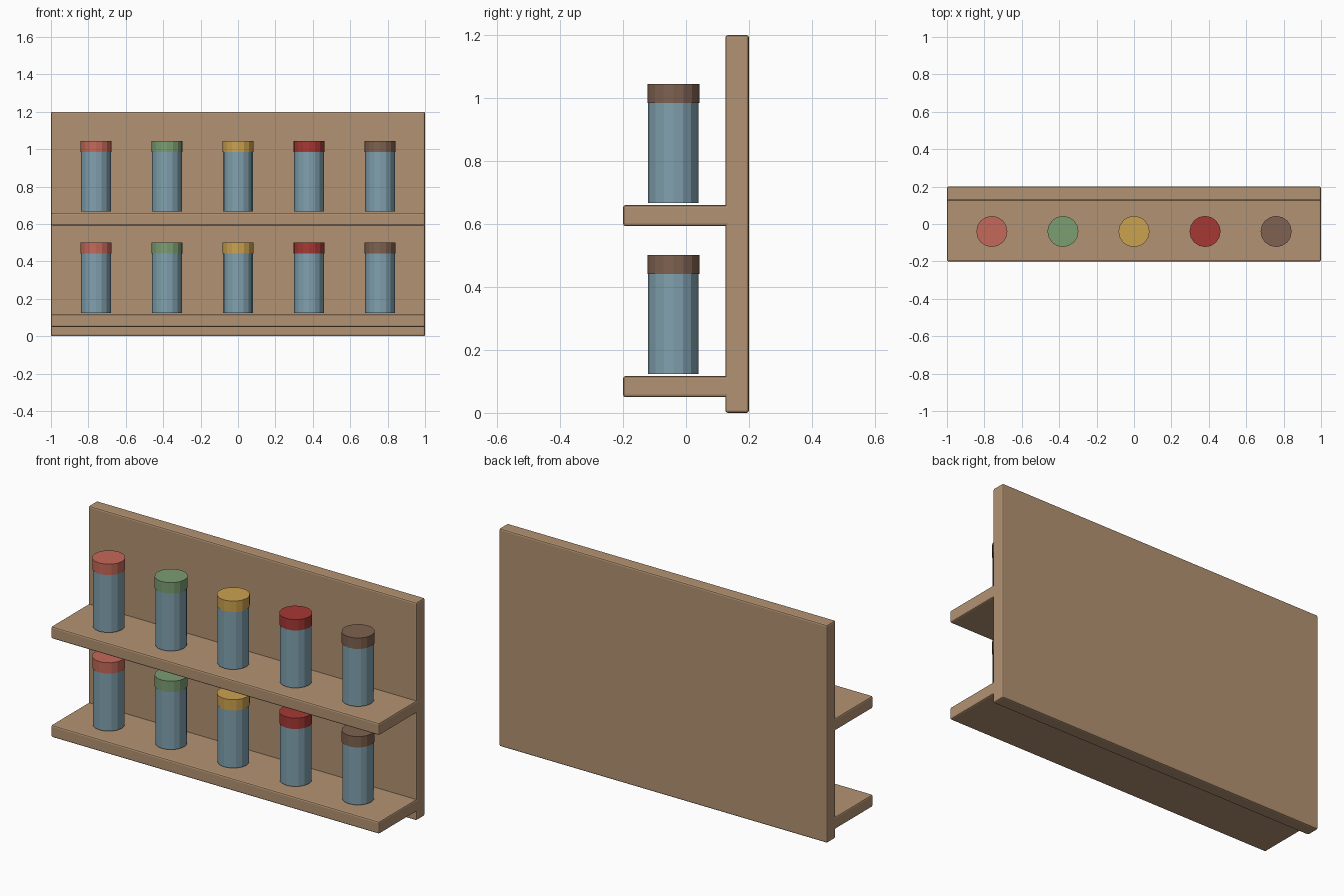
import bpy
from math import pi

if "Cube" in bpy.data.objects:
    bpy.data.objects.remove(bpy.data.objects["Cube"])


def material(name, color):
    m = bpy.data.materials.new(name)
    m.diffuse_color = (*color, 1)
    m.use_nodes = True
    m.node_tree.nodes["Principled BSDF"].inputs["Base Color"].default_value = m.diffuse_color
    return m


def board(name, y0, y1, z0, z1, mat):
    bpy.ops.mesh.primitive_cube_add(size=1, location=(0, (y0 + y1) / 2, (z0 + z1) / 2))
    ob = bpy.context.object
    ob.name = name
    ob.scale = (2, y1 - y0, z1 - z0)
    bpy.ops.object.transform_apply(location=False, rotation=False, scale=True)
    ob.data.materials.append(mat)
    bevel = ob.modifiers.new("soft_edges", 'BEVEL')
    bevel.width = 0.008
    bevel.segments = 2
    return ob


def cylinder(name, x, z0, z1, radius, mat):
    bpy.ops.mesh.primitive_cylinder_add(vertices=16, radius=radius, depth=z1 - z0,
                                        location=(x, -0.04, (z0 + z1) / 2))
    ob = bpy.context.object
    ob.name = name
    ob.data.materials.append(mat)
    return ob


wood = material("wood", (0.45, 0.29, 0.17))
glass = material("jar_glass", (0.22, 0.36, 0.43))
lids = [
    material("coral_lid", (0.56, 0.14, 0.10)),
    material("green_lid", (0.20, 0.34, 0.17)),
    material("yellow_lid", (0.60, 0.36, 0.08)),
    material("red_lid", (0.38, 0.04, 0.035)),
    material("brown_lid", (0.21, 0.12, 0.08)),
]

# Back panel
board("back_panel", 0.125, 0.2, 0, 1.2, wood)

# Two shelves, each with five lidded jars
for row, z in (("lower", 0.05), ("upper", 0.593)):
    board(f"{row}_shelf", -0.2, 0.199, z, z + 0.067, wood)
    for i, lid in enumerate(lids):
        x = (i - 2) * 0.38
        cylinder(f"{row}_jar_{i + 1}", x, z + 0.073, z + 0.393, 0.08, glass)
        cylinder(f"{row}_lid_{i + 1}", x, z + 0.391, z + 0.451, 0.083, lid)
